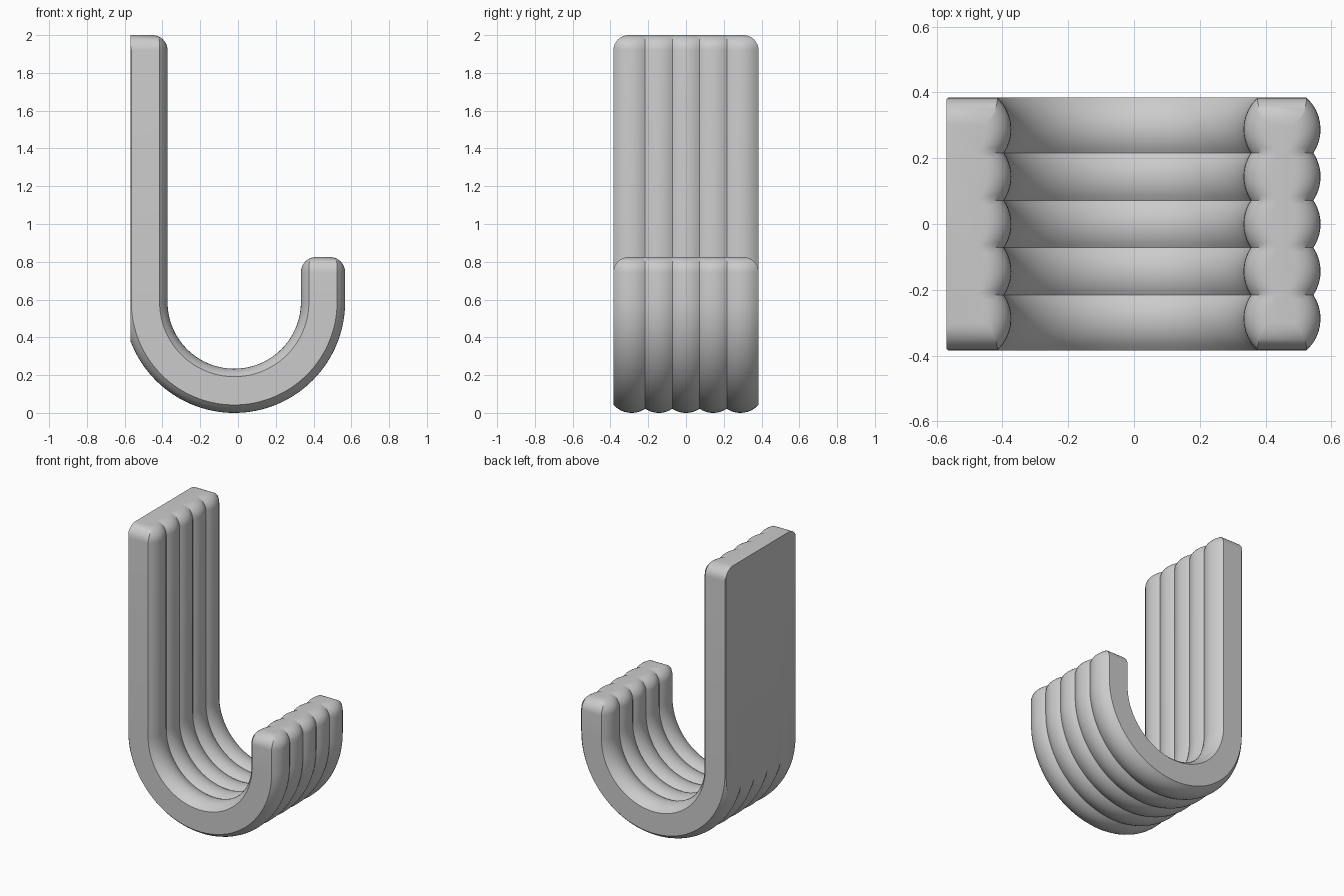
import bpy, bmesh
from math import sin, cos, pi, sqrt

old = bpy.data.objects.get("Cube")
if old:
    bpy.data.objects.remove(old)

CX, CZ, MID = -0.02, 0.587, 0.47      # bend centre and centreline radius
HALF, LOBE = 0.117, 0.13              # half thickness, rib radius
PITCH, END = 0.144, 0.096             # rib spacing, outer rib overhang
FILLET, BACK = 0.08, -0.57            # end rounding, wall plane
SHANK_TOP, TIP_TOP = 2.0, 0.825
STEPS = 5


def section(d):
    """Half thickness of the ribbed strip at each y, with outer ribs drawn in by d."""
    pts = []
    for rib in range(-2, 3):
        for s in range(-STEPS, STEPS + 1):
            if rib > -2 and s == -STEPS:
                continue              # groove shared with the previous rib
            outer = rib * s > 0 and abs(rib) == 2
            dy = s / STEPS * (END - d if outer else PITCH / 2)
            pts.append((rib * PITCH + dy, HALF - LOBE + sqrt(LOBE ** 2 - dy ** 2)))
    return pts


def ring(bm, x, z, nx, nz, d_in=0, d_out=0):
    """One cross-section; the normal points to the inside of the hook."""
    pts = section(d_in)
    inner = [(y, h - d_in) for y, h in pts]
    outer = [(y, d_out - h) for y, h in reversed(pts)]
    return [bm.verts.new((x + nx * t, y, z + nz * t)) for y, t in inner + outer]


# Path of the hook: rounded top, shank, bend, rounded tip
bm = bmesh.new()
rings = []
N = 8
for i in range(N + 1):
    a = i / N * pi / 2
    rings.append(ring(bm, CX - MID, SHANK_TOP - FILLET * (1 - cos(a)), 1, 0,
                      FILLET * (1 - sin(a))))
for i in range(65):
    a = pi + pi * i / 64
    rings.append(ring(bm, CX + MID * cos(a), CZ + MID * sin(a), -cos(a), -sin(a)))
for i in range(N + 1):
    a = i / N * pi / 2
    d = FILLET * (1 - cos(a))
    rings.append(ring(bm, CX + MID, TIP_TOP - FILLET * (1 - sin(a)), -1, 0, d, d))

for a, b in zip(rings, rings[1:]):
    for k in range(len(a)):
        j = (k + 1) % len(a)
        bm.faces.new((a[k], a[j], b[j], b[k]))
bm.faces.new(rings[0])
bm.faces.new(rings[-1])

# Flat mounting face
bmesh.ops.bisect_plane(bm, geom=bm.verts[:] + bm.edges[:] + bm.faces[:],
                       plane_co=(BACK, 0, 0), plane_no=(-1, 0, 0), clear_outer=True)
bmesh.ops.holes_fill(bm, edges=[e for e in bm.edges if e.is_boundary], sides=0)
bmesh.ops.recalc_face_normals(bm, faces=bm.faces[:])

mesh = bpy.data.meshes.new("ribbed_hook")
bm.to_mesh(mesh)
bm.free()
hook = bpy.data.objects.new("ribbed_hook", mesh)
bpy.context.collection.objects.link(hook)

# Plain grey plastic
mat = bpy.data.materials.new("light_grey")
mat.use_nodes = True
grey = (0.6, 0.6, 0.6, 1)
mat.diffuse_color = grey
mat.node_tree.nodes["Principled BSDF"].inputs["Base Color"].default_value = grey
mesh.materials.append(mat)

bpy.context.view_layer.objects.active = hook
hook.select_set(True)
bpy.ops.object.shade_smooth_by_angle(angle=0.6)
